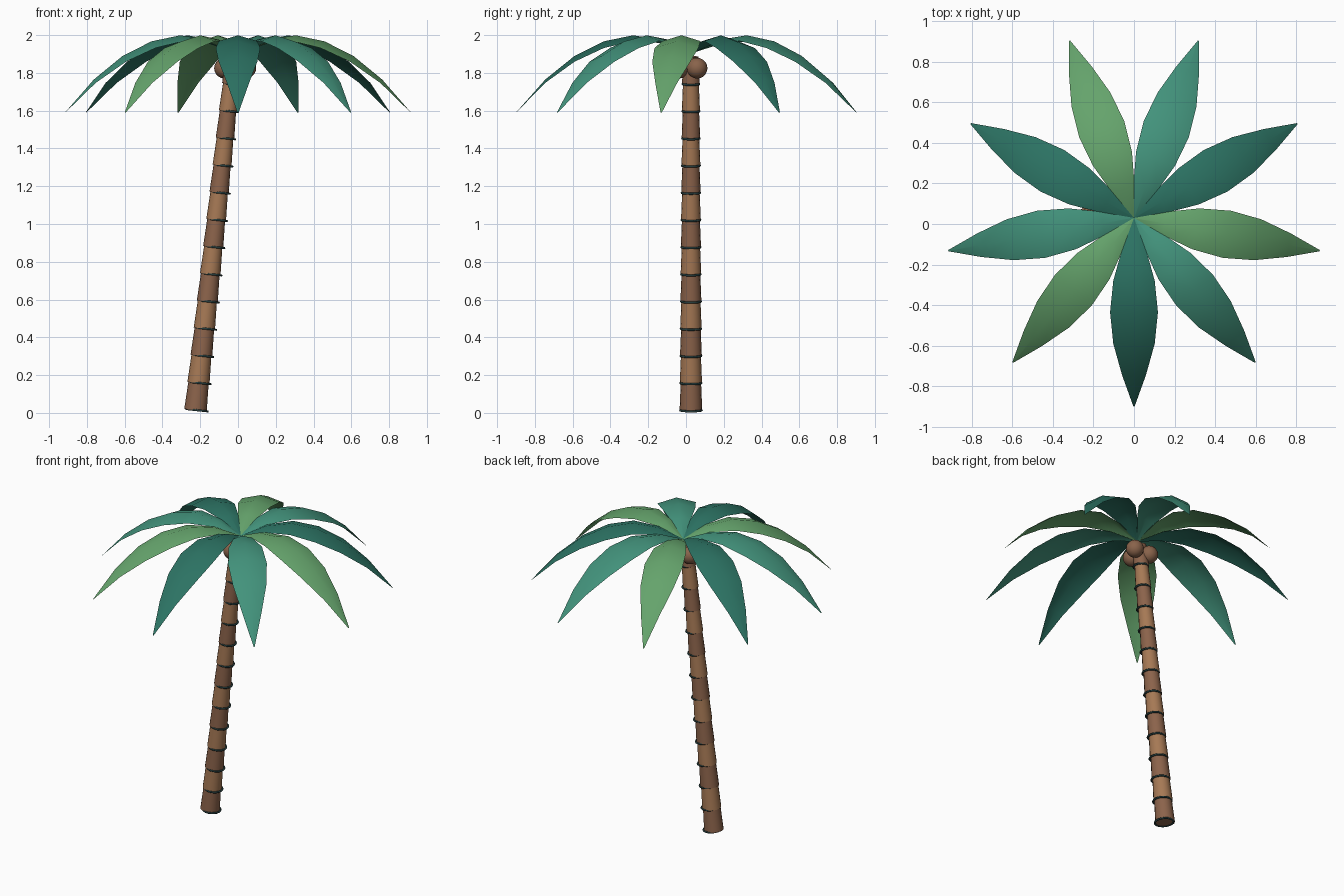
import bpy, bmesh, math
from mathutils import Vector, Matrix

if "Cube" in bpy.data.objects:
    bpy.data.objects.remove(bpy.data.objects["Cube"])


def material(name, rgb):
    m = bpy.data.materials.new(name)
    m.diffuse_color = (*rgb, 1)
    m.use_nodes = True
    m.node_tree.nodes["Principled BSDF"].inputs["Base Color"].default_value = m.diffuse_color
    return m


leaf_mats = [material("leaf_dark", (0.025, 0.17, 0.125)),
             material("leaf_mid", (0.055, 0.29, 0.2)),
             material("leaf_light", (0.13, 0.37, 0.15))]
bark_mats = [material("bark_dark", (0.26, 0.125, 0.07)),
             material("bark_light", (0.38, 0.19, 0.09))]
ring_mat = material("ring_dark", (0.02, 0.05, 0.05))
nut_mat = material("nut_brown", (0.25, 0.125, 0.07))


def finish(obj, name, mat, angle=40):
    obj.name = name
    obj.data.materials.append(mat)
    bpy.ops.object.select_all(action='DESELECT')
    obj.select_set(True)
    bpy.context.view_layer.objects.active = obj
    bpy.ops.object.shade_smooth_by_angle(angle=math.radians(angle))
    return obj


# Leaning trunk: stacked tapered segments, each with a ring at its foot
CY, STEPS = 0.026, 13
base, top = Vector((-0.225, CY, 0.014)), Vector((-0.022, CY, 1.885))
axis = (top - base).normalized()
tilt = math.atan2(axis.x, axis.z)
seg = (top - base).length / STEPS
for i in range(STEPS):
    r = 0.06 - 0.013 * i / (STEPS - 1)
    foot = base + axis * seg * i
    bpy.ops.mesh.primitive_cone_add(vertices=16, radius1=r, radius2=r - 0.006,
                                    depth=seg, location=foot + axis * seg / 2,
                                    rotation=(0, tilt, 0))
    finish(bpy.context.object, f"trunk_segment_{i + 1}", bark_mats[i % 2])
    bpy.ops.mesh.primitive_torus_add(major_radius=r - 0.003, minor_radius=0.006,
                                     major_segments=20, minor_segments=6,
                                     location=foot + Vector((0.008, 0, 0)),
                                     rotation=(0, tilt, 0))
    finish(bpy.context.object, f"trunk_ring_{i + 1}", ring_mat, 80)

# Three coconuts below the crown
for i in range(3):
    a = math.radians(30 + 120 * i)
    bpy.ops.mesh.primitive_uv_sphere_add(
        segments=16, ring_count=10, radius=0.055,
        location=(-0.015 + 0.065 * math.cos(a), CY + 0.065 * math.sin(a), 1.825))
    finish(bpy.context.object, f"coconut_{i + 1}", nut_mat, 60)

# Nine drooping leaves with a raised midrib
LENGTH, HALF_WIDTH = 0.93, 0.118
heights = [1.905, 1.975, 1.999, 1.967, 1.89, 1.765, 1.59]


def leaf(name, angle, mat):
    bm = bmesh.new()
    rows = []
    n = len(heights) - 1
    for k, z in enumerate(heights):
        x = LENGTH * k / n
        w = max(HALF_WIDTH * math.sin(math.pi * k / n), 0.003)
        rows.append([bm.verts.new((x, s * w, z - abs(s) * w * 0.3)) for s in (-1, 0, 1)])
    for a, b in zip(rows, rows[1:]):
        for j in range(2):
            bm.faces.new((a[j], b[j], b[j + 1], a[j + 1]))
    bm.transform(Matrix.Translation((0, 0.03, 0)) @ Matrix.Rotation(angle, 4, 'Z'))
    me = bpy.data.meshes.new(name)
    bm.to_mesh(me)
    bm.free()
    obj = bpy.data.objects.new(name, me)
    bpy.context.collection.objects.link(obj)
    finish(obj, name, mat, 60)


for i in range(9):
    leaf(f"leaf_{i + 1}", math.radians(-90 + 40 * i), leaf_mats[i % 3])
